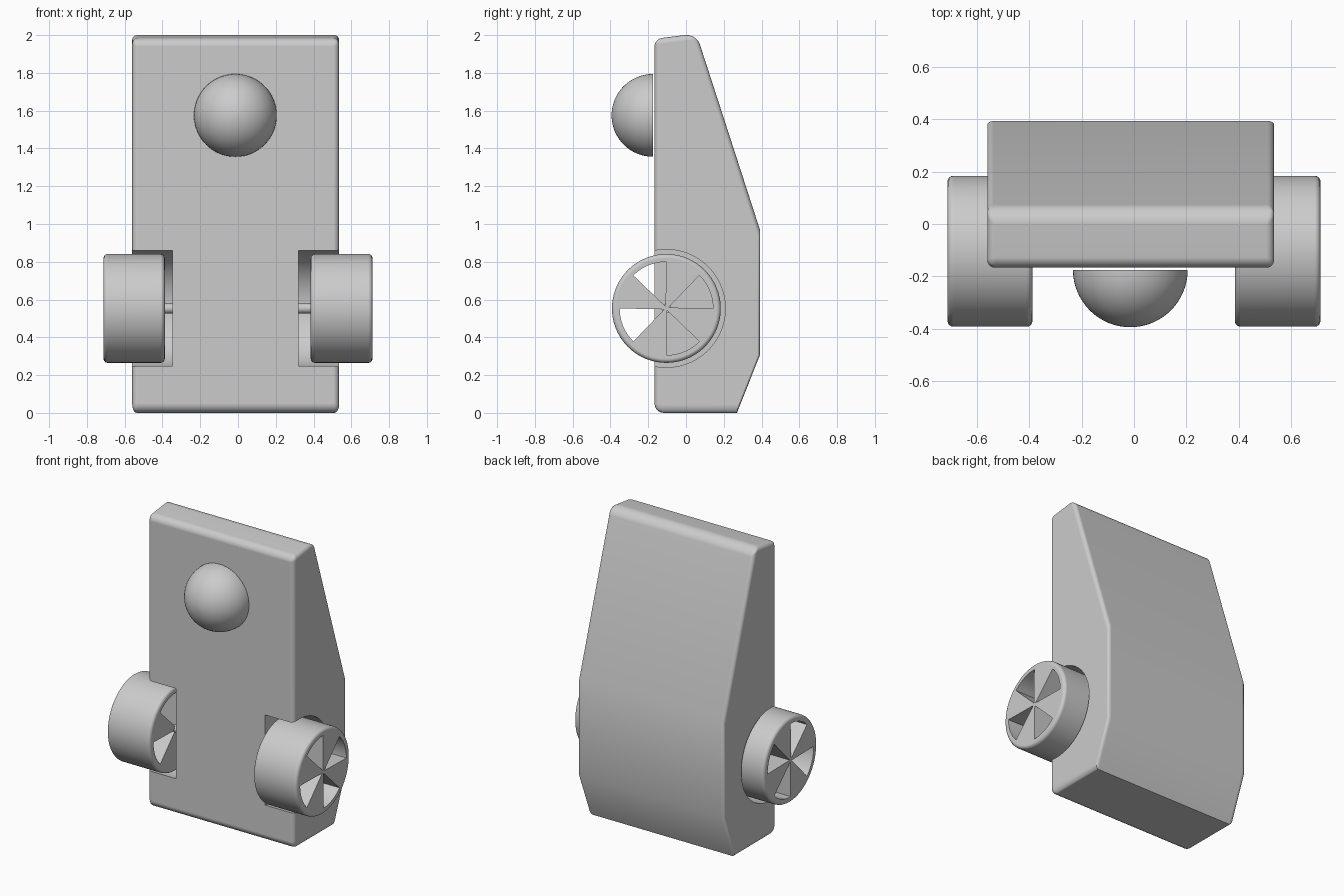
import bpy
import bmesh
from math import cos, sin, pi, radians
from mathutils import Matrix

if "Cube" in bpy.data.objects:
    bpy.data.objects.remove(bpy.data.objects["Cube"], do_unlink=True)

grey = bpy.data.materials.new("plain_grey")
grey.use_nodes = True
grey.diffuse_color = (0.6, 0.6, 0.6, 1)
grey.node_tree.nodes["Principled BSDF"].inputs["Base Color"].default_value = (0.6, 0.6, 0.6, 1)

MID_X = -0.013
WHEEL_Y, WHEEL_Z, WHEEL_R = -0.104, 0.553, 0.288


def add_object(name, bm):
    bmesh.ops.recalc_face_normals(bm, faces=bm.faces[:])
    mesh = bpy.data.meshes.new(name)
    bm.to_mesh(mesh)
    bm.free()
    mesh.materials.append(grey)
    obj = bpy.data.objects.new(name, mesh)
    bpy.context.collection.objects.link(obj)
    return obj


def prism(bm, outline, x0, x1):
    """Extrude a (y, z) outline along x."""
    a = [bm.verts.new((x0, y, z)) for y, z in outline]
    b = [bm.verts.new((x1, y, z)) for y, z in outline]
    bm.faces.new(a)
    bm.faces.new(b[::-1])
    n = len(a)
    for i in range(n):
        j = (i + 1) % n
        bm.faces.new((a[i], b[i], b[j], a[j]))


def arc(radius, start, end, steps):
    angles = [radians(start + (end - start) * i / steps) for i in range(steps + 1)]
    return [(WHEEL_Y + radius * cos(t), WHEEL_Z + radius * sin(t)) for t in angles]


def disc(bm, radius, x0, x1, steps=96):
    prism(bm, arc(radius, 0, 360, steps)[:-1], x0, x1)


def activate(obj):
    bpy.ops.object.select_all(action='DESELECT')
    obj.select_set(True)
    bpy.context.view_layer.objects.active = obj


def apply(obj, kind, **settings):
    activate(obj)
    mod = obj.modifiers.new(kind.lower(), kind)
    for key, value in settings.items():
        setattr(mod, key, value)
    bpy.ops.object.modifier_apply(modifier=mod.name)


def cut(obj, bm):
    cutter = add_object("cutter", bm)
    cutter.hide_render = True
    apply(obj, 'BOOLEAN', object=cutter, operation='DIFFERENCE', solver='EXACT')
    bpy.data.objects.remove(cutter, do_unlink=True)


def smooth(obj):
    activate(obj)
    bpy.ops.object.shade_smooth_by_angle(angle=radians(32))
    obj.modifiers.new("even_normals", 'WEIGHTED_NORMAL').keep_sharp = True


# Body: side profile with a rounding for each corner and each side edge
profile = [(-0.167, 0), (0.27, 0), (0.393, 0.31), (0.393, 0.965), (0.055, 2.008), (-0.167, 1.98)]
corner_round = [0.05, 0, 0, 0, 0.06, 0.04]
side_round = [0.045, 0.012, 0.015, 0.025, 0.03, 0.03]
bm = bmesh.new()
prism(bm, profile, -0.56, 0.535)
weight = bm.edges.layers.float.new("bevel_weight_edge")
n = len(profile)
bm.verts.ensure_lookup_table()
for i in range(n):
    j = (i + 1) % n
    bm.edges.get((bm.verts[i], bm.verts[i + n]))[weight] = corner_round[i] * 10
    for k in (0, n):
        bm.edges.get((bm.verts[i + k], bm.verts[j + k]))[weight] = side_round[i] * 10
body = add_object("body", bm)
apply(body, 'BEVEL', limit_method='WEIGHT', width=0.1, segments=5)

# Round wheel wells cut into both sides
bm = bmesh.new()
disc(bm, 0.312, 0.32, 0.8)
disc(bm, 0.312, -0.8, -0.348)
cut(body, bm)
smooth(body)

# Wheels with four wedge openings each, and their axles
for side, name in ((1, "left"), (-1, "right")):
    inner, outer = MID_X * (1 - side) * 0.1 + side * 0.385, side * 0.712
    bm = bmesh.new()
    disc(bm, WHEEL_R, inner, outer)
    wheel = add_object(name + "_wheel", bm)
    apply(wheel, 'BEVEL', limit_method='ANGLE', angle_limit=radians(60), width=0.022, segments=4)
    bm = bmesh.new()
    for start in range(0, 360, 90):
        tip = arc(0.012, start + 22.5, start + 22.5, 1)[:1]
        prism(bm, tip + arc(0.247, start, start + 45, 14), side * 0.3, side * 0.8)
    cut(wheel, bm)
    smooth(wheel)

    bm = bmesh.new()
    disc(bm, 0.026, side * 0.3, inner + side * 0.02, 24)
    smooth(add_object(name + "_axle", bm))

# Half-round dome on the front
bm = bmesh.new()
bmesh.ops.create_uvsphere(bm, u_segments=64, v_segments=32, radius=0.219)
cutting = bmesh.ops.bisect_plane(bm, geom=bm.verts[:] + bm.edges[:] + bm.faces[:], dist=0.0001,
                                 plane_co=(0, 0, 0), plane_no=(0, 0, -1), clear_outer=True)
bmesh.ops.holes_fill(bm, edges=[e for e in bm.edges if e.is_boundary])
bmesh.ops.transform(bm, matrix=Matrix.Translation((-0.014, -0.175, 1.575)) @ Matrix.Rotation(pi / 2, 4, 'X'),
                    verts=bm.verts[:])
smooth(add_object("front_dome", bm))
